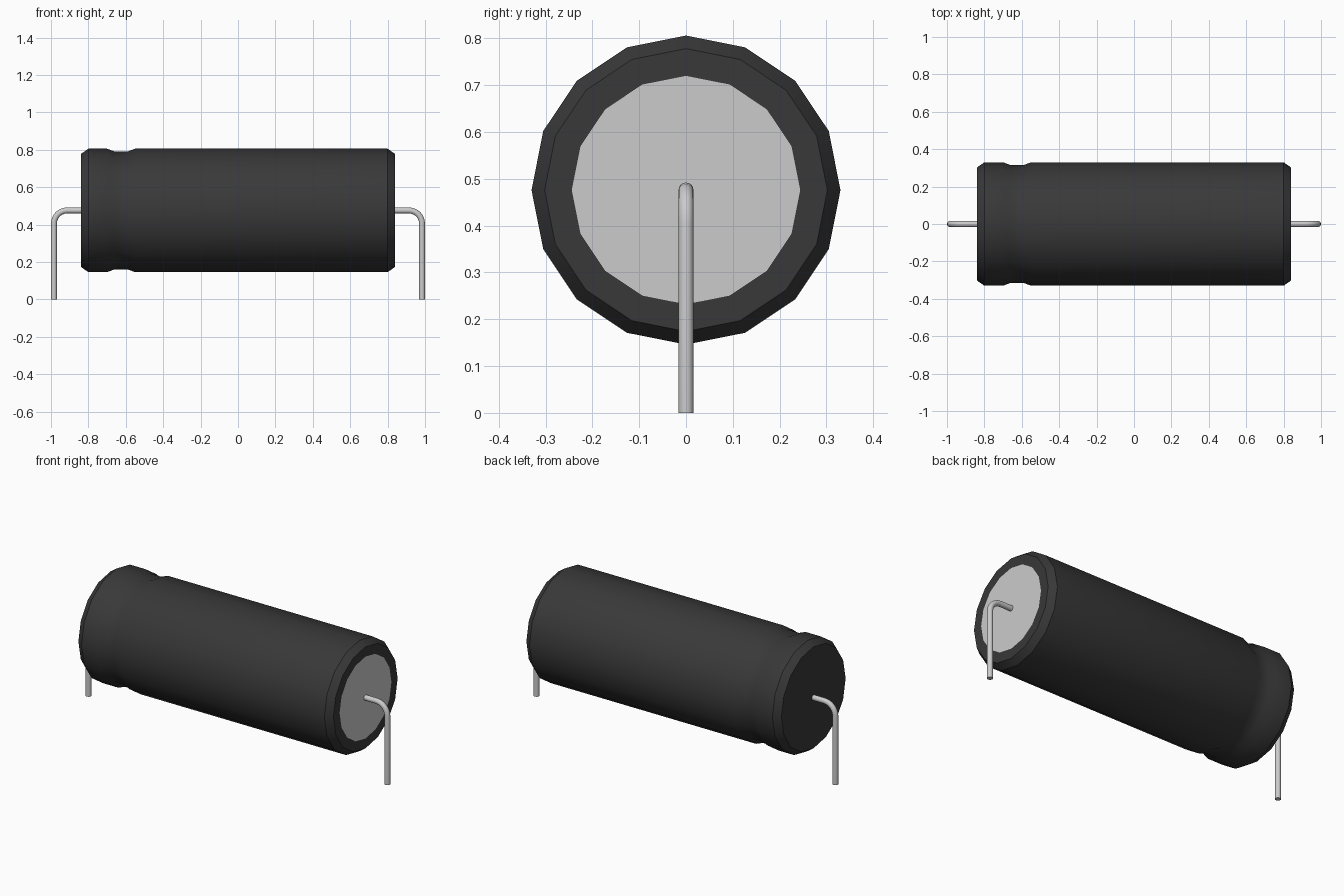
import bpy, bmesh, math
from mathutils import Vector

cube = bpy.data.objects.get("Cube")
if cube:
    bpy.data.objects.remove(cube)

AXIS_Z = 0.476   # height of the body axis
SIDES = 16


def material(name, rgb):
    m = bpy.data.materials.new(name)
    m.use_nodes = True
    m.diffuse_color = (*rgb, 1)
    m.node_tree.nodes["Principled BSDF"].inputs["Base Color"].default_value = (*rgb, 1)
    return m


black = material("black sleeve", (0.04, 0.04, 0.04))
silver = material("silver metal", (0.6, 0.6, 0.6))


def make_object(name, bm, mats):
    bmesh.ops.recalc_face_normals(bm, faces=bm.faces)
    mesh = bpy.data.meshes.new(name)
    bm.to_mesh(mesh)
    bm.free()
    for m in mats:
        mesh.materials.append(m)
    obj = bpy.data.objects.new(name, mesh)
    bpy.context.collection.objects.link(obj)
    bpy.ops.object.select_all(action='DESELECT')
    obj.select_set(True)
    bpy.context.view_layer.objects.active = obj
    bpy.ops.object.shade_smooth_by_angle(angle=math.radians(30))
    return obj


def loft(bm, rings):
    """Skin a list of vertex rings and cap both ends; returns the end cap."""
    for a, b in zip(rings, rings[1:]):
        n = len(a)
        for i in range(n):
            j = (i + 1) % n
            bm.faces.new((a[i], a[j], b[j], b[i]))
    bm.faces.new(rings[0])
    return bm.faces.new(rings[-1])


# Body: sleeve profile (x, radius) with chamfered ends and a crimp groove,
# closing over the right-hand rim onto the bare metal end disc
profile = [(-0.84, 0.302), (-0.80, 0.33), (-0.70, 0.33), (-0.66, 0.315),
           (-0.59, 0.315), (-0.55, 0.33), (0.80, 0.33), (0.84, 0.302), (0.84, 0.244)]
angles = [2 * math.pi * i / SIDES for i in range(SIDES)]
bm = bmesh.new()
rings = [[bm.verts.new((x, r * math.cos(a), AXIS_Z + r * math.sin(a))) for a in angles]
         for x, r in profile]
loft(bm, rings).material_index = 1
make_object("capacitor_body", bm, [black, silver])

# Leads: round wire leaving each end, bending down to the ground
WIRE, BEND, OUT = 0.016, 0.07, 0.984
path = [(0.83, AXIS_Z, 0)]
for k in range(7):
    t = math.pi / 2 * k / 6
    path.append((OUT - BEND + BEND * math.sin(t), AXIS_Z - BEND + BEND * math.cos(t), t))
path.append((OUT, 0, math.pi / 2))

for name, side in (("left_lead", 1), ("right_lead", -1)):
    bm = bmesh.new()
    rings = []
    for x, z, t in path:
        normal = Vector((math.sin(t), 0, math.cos(t)))
        ring = []
        for a in angles:
            p = Vector((x, 0, z)) + WIRE * (math.cos(a) * normal + math.sin(a) * Vector((0, 1, 0)))
            ring.append(bm.verts.new((side * p.x, p.y, p.z)))
        rings.append(ring)
    loft(bm, rings)
    make_object(name, bm, [silver])
